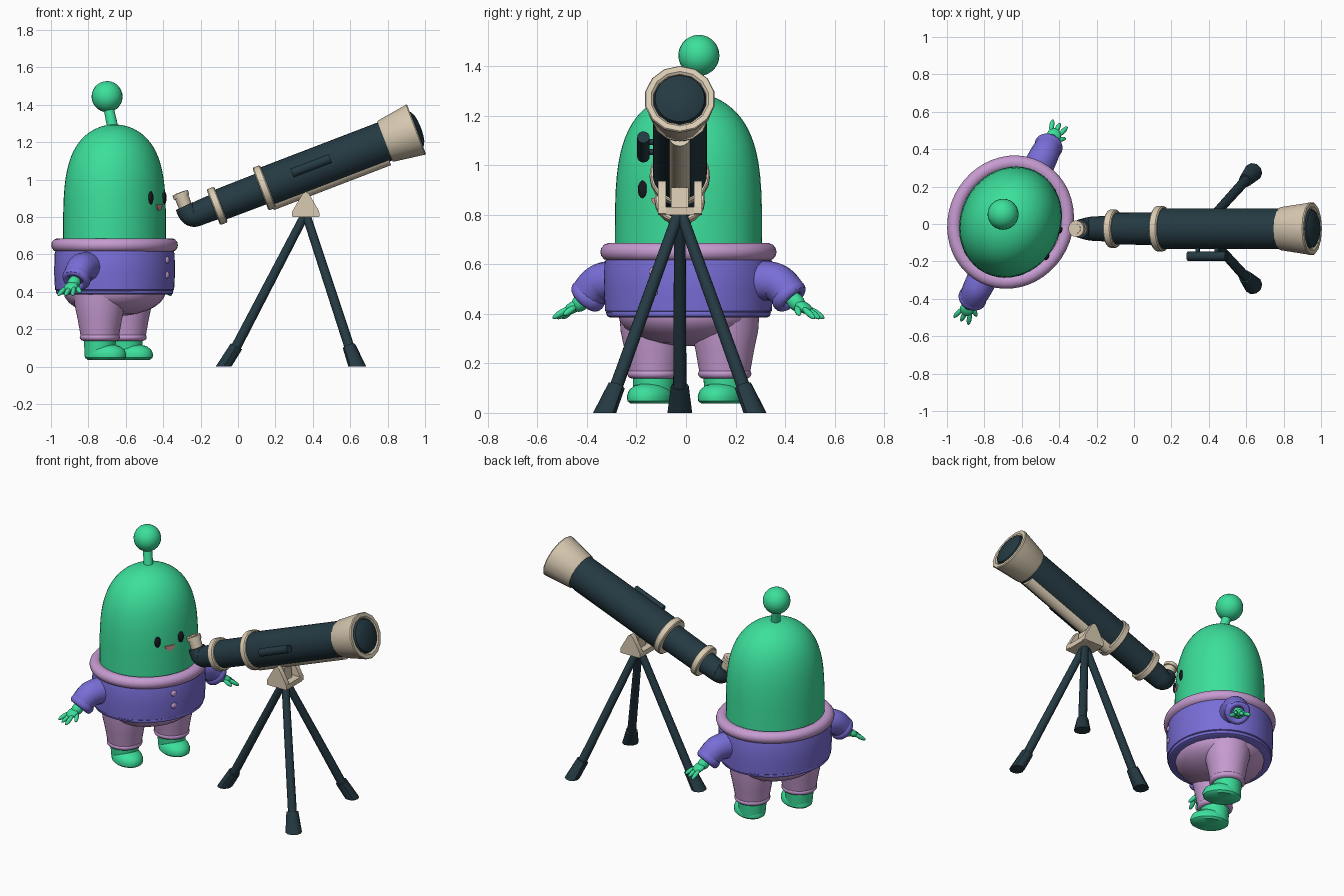
import bpy, bmesh, math
from mathutils import Matrix, Vector

if "Cube" in bpy.data.objects:
    bpy.data.objects.remove(bpy.data.objects["Cube"])


def material(name, *rgb):
    m = bpy.data.materials.new(name)
    m.use_nodes = True
    m.diffuse_color = (*rgb, 1)
    m.node_tree.nodes["Principled BSDF"].inputs["Base Color"].default_value = (*rgb, 1)
    return m


GREEN = material("skin_green", 0.045, 0.74, 0.33)
PURPLE = material("sweater_purple", 0.19, 0.155, 0.68)
LILAC = material("trouser_lilac", 0.57, 0.33, 0.64)
DARK = material("telescope_slate", 0.018, 0.042, 0.055)
CREAM = material("trim_cream", 0.70, 0.60, 0.45)
BLACK = material("eye_black", 0.008, 0.01, 0.013)
PINK = material("mouth_pink", 0.65, 0.32, 0.30)

I = Matrix.Identity(4)
# Frame of the character: its front is local -y, turned toward the telescope
BODY = Matrix.Translation((-0.66, 0.01, 0)) @ Matrix.Rotation(math.radians(63.4), 4, 'Z')
# Frame of the telescope: local z runs along the tube, origin at the front rim, local +x is down
SCOPE = Matrix.Translation((0.949, -0.025, 1.267)) @ Matrix.Rotation(math.radians(69), 4, 'Y')


def finish(name, bm, mat, angle=40):
    bmesh.ops.recalc_face_normals(bm, faces=bm.faces)
    me = bpy.data.meshes.new(name)
    bm.to_mesh(me)
    bm.free()
    me.materials.append(mat)
    me.shade_smooth()
    me.set_sharp_from_angle(angle=math.radians(angle))
    ob = bpy.data.objects.new(name, me)
    bpy.context.scene.collection.objects.link(ob)
    return ob


def lathe(name, profile, mat, frame=I, scale=(1, 1, 1), sides=32, floor=None):
    """Spin (radius, z) points around z, then place the result."""
    bm = bmesh.new()
    vs = [bm.verts.new((r, 0, z)) for r, z in profile]
    es = [bm.edges.new(p) for p in zip(vs, vs[1:])]
    bmesh.ops.spin(bm, geom=vs + es, cent=(0, 0, 0), axis=(0, 0, 1),
                   angle=math.tau, steps=sides)
    bmesh.ops.remove_doubles(bm, verts=bm.verts, dist=1e-5)
    bm.transform(frame @ Matrix.Diagonal((*scale, 1)))
    if floor is not None:
        for v in bm.verts:
            v.co.z = max(v.co.z, floor)
    return finish(name, bm, mat)


def rod(name, a, b, r1, r2, mat, frame=I, sides=16, floor=None):
    a, b = Vector(a), Vector(b)
    d = b - a
    place = frame @ Matrix.Translation(a) @ d.to_track_quat('Z', 'Y').to_matrix().to_4x4()
    return lathe(name, [(0, 0), (r1, 0), (r2, d.length), (0, d.length)], mat, place,
                 sides=sides, floor=floor)


def blob(name, centre, radii, mat, frame=I, aim=(0, 0, 1)):
    """Ellipsoid whose third radius points along aim."""
    bm = bmesh.new()
    bmesh.ops.create_uvsphere(bm, u_segments=24, v_segments=14, radius=1)
    turn = Vector(aim).to_track_quat('Z', 'Y').to_matrix().to_4x4()
    bm.transform(frame @ Matrix.Translation(centre) @ turn @ Matrix.Diagonal((*radii, 1)))
    return finish(name, bm, mat)


def prism(name, outline, y0, y1, mat, frame=I):
    """Extrude an outline in the xz plane from y0 to y1."""
    bm = bmesh.new()
    f = bm.faces.new([bm.verts.new((x, y0, z)) for x, z in outline])
    ext = bmesh.ops.extrude_face_region(bm, geom=[f])["geom"]
    for v in ext:
        if isinstance(v, bmesh.types.BMVert):
            v.co.y = y1
    bm.transform(frame)
    return finish(name, bm, mat)


def tube(name, points, radii, mat, frame):
    cu = bpy.data.curves.new(name, 'CURVE')
    cu.dimensions = '3D'
    cu.bevel_depth = 1
    cu.bevel_resolution = 6
    cu.use_fill_caps = True
    sp = cu.splines.new('NURBS')
    sp.points.add(len(points) - 1)
    for p, co, r in zip(sp.points, points, radii):
        p.co = (*(frame @ Vector(co)), 1)
        p.radius = r
    sp.use_endpoint_u = True
    sp.order_u = 3
    cu.materials.append(mat)
    bpy.context.scene.collection.objects.link(bpy.data.objects.new(name, cu))


def band(r, z, h, w):
    """Closed rounded cross-section of a ring."""
    return [(r + w * math.cos(a * math.tau / 14), z + h * math.sin(a * math.tau / 14))
            for a in range(15)]


# --- Character: head, antenna, face ---
dome = [(0.305 * math.cos(a * math.pi / 40), 0.6 + 0.695 * math.sin(a * math.pi / 40) ** 0.4545)
        for a in range(21)]
lathe("head", dome, GREEN, BODY, (1, 0.877, 1), 48)
rod("antenna_stem", (-0.668, 0.018, 1.27), (-0.695, 0.045, 1.40), 0.03, 0.027, GREEN)
blob("antenna_ball", (-0.70, 0.052, 1.444), (0.083,) * 3, GREEN)
for s, side in ((-1, "right"), (1, "left")):
    blob(side + "_eye", (s * 0.079, -0.257, 0.903), (0.02, 0.011, 0.035), BLACK, BODY)
prism("mouth", [(0.033 * math.cos(a), 0.868 + 0.034 * math.sin(a))
                for a in [-math.pi * k / 10 for k in range(11)]], -0.26, -0.27, PINK, BODY)

# --- Sweater ---
lathe("collar", band(0.322, 0.65, 0.037, 0.04), LILAC, BODY, (1, 0.92, 1), 48)
lathe("sweater", [(0, 0.64), (0.335, 0.64), (0.346, 0.60), (0.348, 0.5), (0.343, 0.412),
                  (0.336, 0.408), (0, 0.408)], PURPLE, BODY, (1, 0.91, 1), 48)
lathe("sweater_hem", [(0, 0.415), (0.334, 0.415), (0.339, 0.405), (0.335, 0.391), (0.322, 0.385),
                      (0, 0.385)], PURPLE, BODY, (1, 0.91, 1), 48)
for z in (0.57, 0.49):
    blob("button", (0, -0.314, z), (0.019, 0.011, 0.019), LILAC, BODY)

# --- Trousers, feet, arms ---
blob("trouser_seat", (0, 0, 0.40), (0.29, 0.268, 0.13), LILAC, BODY)
for s, side in ((-1, "right"), (1, "left")):
    leg = BODY @ Matrix.Translation((s * 0.16, 0.008, 0))
    lathe(side + "_trouser_leg", [(0, 0.4), (0.14, 0.4), (0.135, 0.33), (0.118, 0.25),
                                  (0.103, 0.165), (0, 0.165)], LILAC, leg)
    lathe(side + "_trouser_cuff", band(0.085, 0.158, 0.02, 0.023), LILAC, leg)
    lathe(side + "_ankle", [(0.087, 0.165), (0.085, 0.12), (0.08, 0.06)], GREEN, leg)
    foot = BODY @ Matrix.Translation((s * 0.16, -0.025, 0))
    lathe(side + "_foot", [(0, 0.037), (0.074, 0.037), (0.086, 0.048), (0.088, 0.068),
                           (0.08, 0.092), (0.06, 0.11), (0.03, 0.12), (0, 0.122)],
          GREEN, foot, (1, 1.33, 1))

    tube(side + "_sleeve", [(s * x, 0, z) for x, z in
                            ((0.24, 0.53), (0.37, 0.54), (0.43, 0.51), (0.465, 0.465))],
         (0.085, 0.08, 0.075, 0.07), PURPLE, BODY)
    aim = Vector((s * 0.7, 0, -0.7))
    cuff = BODY @ Matrix.Translation((s * 0.454, 0.0, 0.473)) @ \
        aim.to_track_quat('Z', 'Y').to_matrix().to_4x4()
    lathe(side + "_sleeve_cuff", band(0.056, 0, 0.028, 0.021), PURPLE, cuff)
    blob(side + "_wrist", (s * 0.485, 0, 0.448), (0.034, 0.034, 0.045), GREEN, BODY, aim)
    blob(side + "_palm", (s * 0.52, 0, 0.427), (0.038, 0.022, 0.042), GREEN, BODY,
         (s * 0.8, 0, -0.5))
    for y in (-0.027, 0, 0.027):
        blob(side + "_finger", (s * 0.56, y * 1.25, 0.403), (0.013, 0.013, 0.04), GREEN, BODY,
             (s * 0.8, y * 9, -0.55))
    blob(side + "_thumb", (s * 0.515, -0.042, 0.413), (0.013, 0.013, 0.033), GREEN, BODY,
         (s * 0.5, -0.6, -0.5))

# --- Telescope ---
lathe("lens_hood", [(0.10, -0.175), (0.113, -0.175), (0.118, -0.168), (0.141, -0.012),
                    (0.144, 0), (0.14, 0.006), (0.118, 0.006), (0.109, -0.002), (0.105, -0.04)],
      CREAM, SCOPE, sides=14)
lathe("lens", [(0.108, -0.02), (0.1, 0.008), (0.075, 0.022), (0.04, 0.029), (0, 0.031)],
      DARK, SCOPE, sides=28)
lathe("main_tube", [(0, -0.87), (0.109, -0.87), (0.109, -0.16), (0, -0.16)], DARK, SCOPE)
lathe("focus_tube", [(0, -1.14), (0.085, -1.14), (0.087, -0.86), (0, -0.86)], DARK, SCOPE)
for name, z, r in (("front_ring", -0.866, 0.122), ("rear_ring", -1.136, 0.102)):
    lathe(name, [(0, z - 0.022), (r - 0.006, z - 0.022), (r, z - 0.016), (r, z + 0.016),
                 (r - 0.006, z + 0.022), (0, z + 0.022)], CREAM, SCOPE, sides=20)
tube("eyepiece_elbow", [(0, 0, -1.12), (0, 0, -1.22), (0.005, 0, -1.295), (-0.062, 0, -1.30)],
     (0.07, 0.067, 0.062, 0.05), DARK, SCOPE)
rod("eyepiece", (-0.05, 0, -1.296), (-0.118, 0, -1.296), 0.036, 0.038, CREAM, SCOPE)
rod("eyepiece_rim", (-0.112, 0, -1.296), (-0.137, 0, -1.296), 0.044, 0.044, CREAM, SCOPE)
rod("eyepiece_glass", (-0.13, 0, -1.296), (-0.139, 0, -1.296), 0.026, 0.026, CREAM, SCOPE)
rod("under_rail", (0.085, 0, -0.86), (0.085, 0, -0.19), 0.045, 0.045, CREAM, SCOPE)

# Finder scope on the right flank
rod("finder_scope", (-0.02, -0.147, -0.70), (-0.02, -0.147, -0.48), 0.025, 0.025, DARK, SCOPE)
for z in (-0.645, -0.535):
    rod("finder_post", (-0.02, -0.09, z), (-0.02, -0.14, z), 0.012, 0.012, DARK, SCOPE)

# --- Mount and tripod ---
cheek = [(0.29, 0.805), (0.296, 0.8), (0.43, 0.8), (0.436, 0.805), (0.434, 0.83),
         (0.38, 0.925), (0.362, 0.936), (0.345, 0.925), (0.29, 0.83)]
for y in (-0.113, 0.033):
    prism("mount_cheek", cheek, y, y + 0.032, CREAM)
prism("mount_base", [(0.292, 0.8), (0.434, 0.8), (0.434, 0.832), (0.292, 0.832)],
      -0.1, 0.05, CREAM)
prism("mount_block", [(0.335, 0.83), (0.39, 0.83), (0.38, 0.91), (0.345, 0.91)],
      -0.06, 0.01, CREAM)
for x, y in ((-0.065, -0.025), (0.63, 0.27), (0.63, -0.32)):
    top, base = Vector((0.362, -0.025, 0.82)), Vector((x, y, 0))
    top = top.lerp(base, 0.02)
    rod("tripod_leg", top, top.lerp(base, 0.93), 0.023, 0.027, DARK)
    rod("tripod_foot", top.lerp(base, 0.865), top.lerp(base, 1.03), 0.036, 0.05, DARK,
        sides=10, floor=0)
